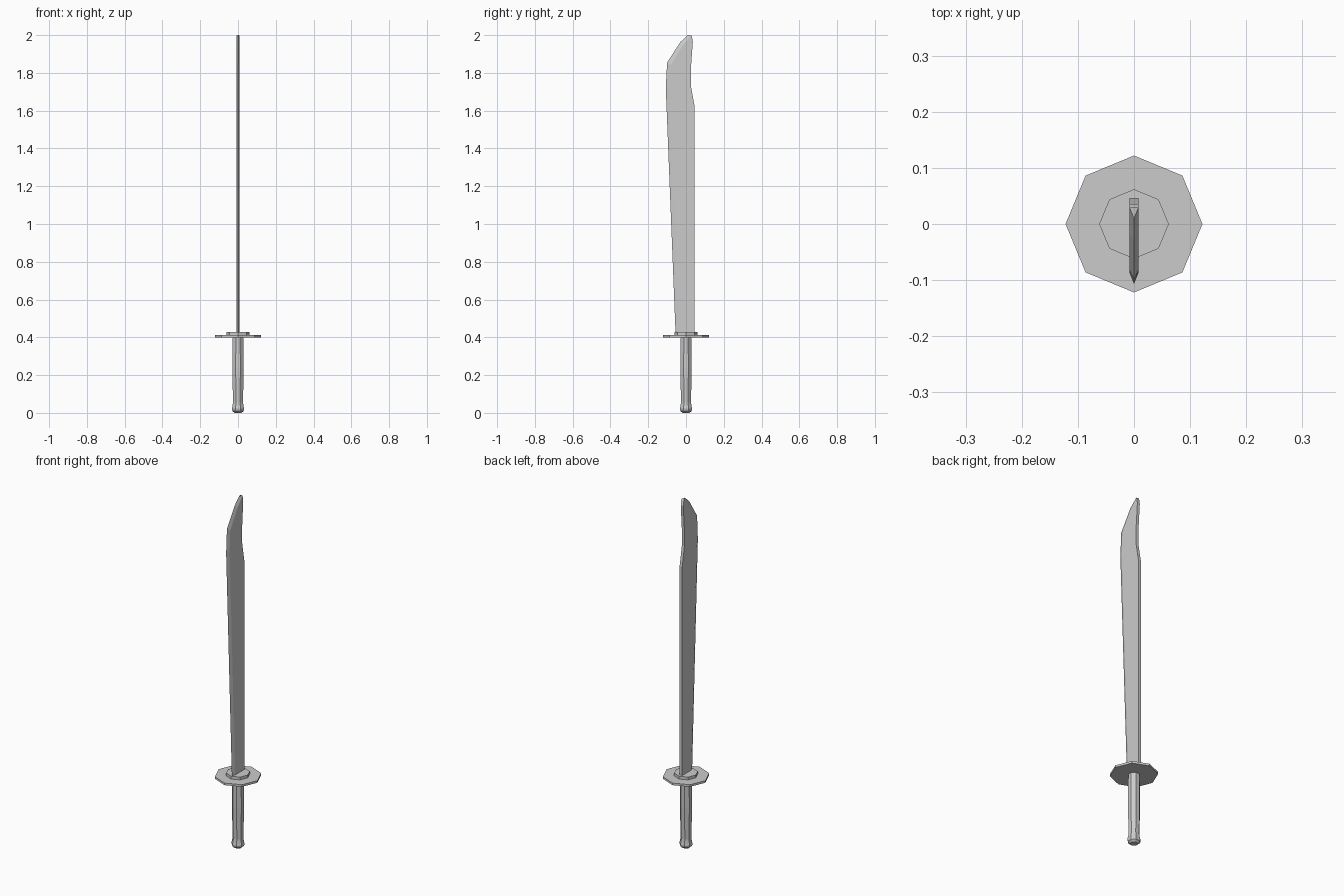
import bpy
from math import pi, sin, cos

if "Cube" in bpy.data.objects:
    bpy.data.objects.remove(bpy.data.objects["Cube"])


def make(name, verts, faces):
    me = bpy.data.meshes.new(name)
    me.from_pydata(verts, [], faces)
    ob = bpy.data.objects.new(name, me)
    bpy.context.collection.objects.link(ob)
    return ob


def loft(name, rings):
    """Skin equal-sized rings of points and cap both ends."""
    n = len(rings[0])
    faces = [(a * n + i, a * n + (i + 1) % n, (a + 1) * n + (i + 1) % n, (a + 1) * n + i)
             for a in range(len(rings) - 1) for i in range(n)]
    faces.append(tuple(reversed(range(n))))
    faces.append(tuple(range((len(rings) - 1) * n, len(rings) * n)))
    return make(name, [p for r in rings for p in r], faces)


def turned(name, profile, turn=0.0, sides=8):
    """Octagonal turned part from (radius, z) pairs."""
    return loft(name, [[(r * cos(turn + 2 * pi * i / sides),
                         r * sin(turn + 2 * pi * i / sides), z)
                        for i in range(sides)] for r, z in profile])


# Grip with rounded pommel
turned("grip", [(0.020, 0.0), (0.032, 0.010), (0.035, 0.022), (0.031, 0.040),
                (0.029, 0.055), (0.032, 0.24), (0.030, 0.402)], pi / 8)

# Guard plate and collar
turned("guard", [(0.122, 0.400), (0.122, 0.412)])
turned("collar", [(0.062, 0.412), (0.062, 0.428)])

# Blade: (y, z) of cutting edge, bevel line and spine at each station
T = 0.008
stations = [((-0.055, 0.415), (-0.036, 0.415), (0.046, 0.415)),
            ((-0.107, 1.72), (-0.087, 1.72), (0.046, 1.62)),
            ((-0.100, 1.855), (-0.082, 1.84), (0.026, 1.73)),
            ((-0.030, 1.963), (-0.017, 1.945), (0.027, 1.84)),
            ((0.010, 2.0), (0.030, 1.999), (0.036, 1.965))]
loft("blade", [[(0, *e), (T, *b), (T, *s), (-T, *s), (-T, *b)]
               for e, b, s in stations])
